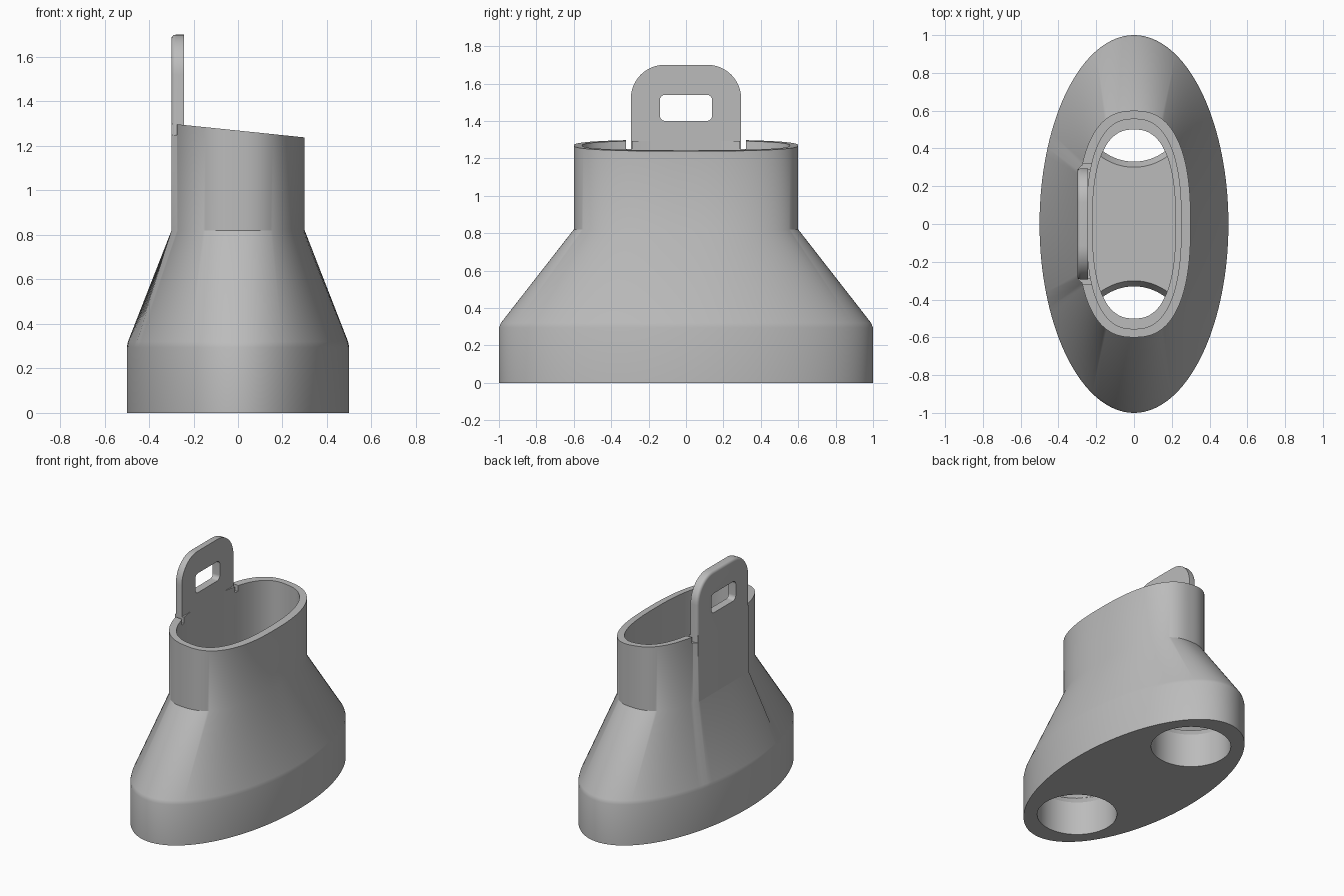
import bpy, bmesh, math

if "Cube" in bpy.data.objects:
    bpy.data.objects.remove(bpy.data.objects["Cube"])

grey = bpy.data.materials.new("plain grey")
grey.use_nodes = True
grey.diffuse_color = (0.5, 0.5, 0.5, 1)
grey.node_tree.nodes["Principled BSDF"].inputs["Base Color"].default_value = (0.5, 0.5, 0.5, 1)

SEGMENTS = 144
TAB_HALF = 0.295
TAB_X = -0.30


def make_object(name, bm):
    bmesh.ops.recalc_face_normals(bm, faces=bm.faces)
    mesh = bpy.data.meshes.new(name)
    bm.to_mesh(mesh)
    bm.free()
    mesh.materials.append(grey)
    obj = bpy.data.objects.new(name, mesh)
    bpy.context.collection.objects.link(obj)
    return obj


def cut(obj, cutter):
    cutter.hide_render = True
    mod = obj.modifiers.new("cut", 'BOOLEAN')
    mod.operation = 'DIFFERENCE'
    mod.solver = 'EXACT'
    mod.object = cutter
    bpy.context.view_layer.objects.active = obj
    bpy.ops.object.modifier_apply(modifier=mod.name)
    bpy.data.objects.remove(cutter)


def smooth(obj):
    bpy.ops.object.select_all(action='DESELECT')
    obj.select_set(True)
    bpy.context.view_layer.objects.active = obj
    bpy.ops.object.shade_smooth_by_angle(angle=math.radians(30))


def oval(a, b, power, flat=False):
    """Superellipse outline; flat pushes the tab side out to one plane."""
    points = []
    for i in range(SEGMENTS):
        t = 2 * math.pi * (i + 0.5) / SEGMENTS
        c, s = math.cos(t), math.sin(t)
        x = math.copysign(abs(c) ** (2 / power), c) * a
        y = math.copysign(abs(s) ** (2 / power), s) * b
        if flat and x < 0 and abs(y) < TAB_HALF + 0.005:
            x = TAB_X + 0.001
        points.append((x, y))
    return points


def blend(p, q, f):
    return [(u[0] + (v[0] - u[0]) * f, u[1] + (v[1] - u[1]) * f) for u, v in zip(p, q)]


def rim_height(x):
    return 1.269 - 0.103 * x


def rounded_profile(half, low, high, r_low, r_high):
    """Outline in the YZ plane with rounded corners."""
    corners = ((1, low, r_low, 270), (1, high, r_high, 0),
               (-1, high, r_high, 90), (-1, low, r_low, 180))
    points = []
    for side, z, r, start in corners:
        cy = side * (half - r)
        cz = z + r if z == low else z - r
        steps = 12 if r else 0
        for k in range(steps + 1):
            a = math.radians(start + 90 * k / max(steps, 1))
            points.append((cy + r * math.cos(a), cz + r * math.sin(a)))
    return points


def plate(name, points, x0, x1, round_edge=0):
    bm = bmesh.new()
    face = bm.faces.new([bm.verts.new((x0, y, z)) for y, z in points])
    outer = list(face.edges)
    ext = bmesh.ops.extrude_face_region(bm, geom=[face], use_keep_orig=True)
    verts = [v for v in ext["geom"] if isinstance(v, bmesh.types.BMVert)]
    bmesh.ops.translate(bm, verts=verts, vec=(x1 - x0, 0, 0))
    if round_edge:
        base = min(z for y, z in points)
        edges = [e for e in outer if max(v.co.z for v in e.verts) > base + 0.001]
        bmesh.ops.recalc_face_normals(bm, faces=bm.faces)
        bmesh.ops.bevel(bm, geom=edges, offset=round_edge, segments=4,
                        profile=0.5, affect='EDGES')
    return make_object(name, bm)


# Hollow body: outer skin upward, over the slanted rim, down the inside
foot = oval(0.5, 1.0, 2)
neck = oval(0.3, 0.6, 2.5, flat=True)
socket = oval(0.25, 0.555, 2.5)
throat = oval(0.22, 0.50, 2.5)
chamber = oval(0.44, 0.93, 2)
layers = [(foot, 0), (foot, 0.295), (blend(foot, neck, 0.025), 0.32), (neck, 0.82),
          (neck, None), (socket, None), (socket, 0.82), (throat, 0.82), (chamber, 0.30)]
bm = bmesh.new()
rings = [[bm.verts.new((x, y, rim_height(x) if z is None else z)) for x, y in pts]
         for pts, z in layers]
for low, high in zip(rings, rings[1:]):
    for i in range(SEGMENTS):
        j = (i + 1) % SEGMENTS
        bm.faces.new((low[i], low[j], high[j], high[i]))
bm.faces.new(rings[0])
bm.faces.new(rings[-1])
body = make_object("hollow_body", bm)

for side in (-1, 1):
    # Round port through the floor, widening at its top
    bm = bmesh.new()
    circles = []
    for r, z in ((0.27, -0.1), (0.27, 0.25), (0.30, 0.301), (0.30, 0.303)):
        ring = bmesh.ops.create_circle(bm, segments=64, radius=r)["verts"]
        bmesh.ops.translate(bm, verts=ring, vec=(0, side * 0.6, z))
        circles.append(ring)
    for low, high in zip(circles, circles[1:]):
        for i in range(64):
            j = (i + 1) % 64
            bm.faces.new((low[i], low[j], high[j], high[i]))
    bm.faces.new(circles[0])
    bm.faces.new(circles[-1])
    cut(body, make_object("port_cutter", bm))

    # Narrow notch in the rim beside the tab
    edges = sorted((side * 0.29, side * 0.32))
    notch = [(edges[0], 1.25), (edges[1], 1.25), (edges[1], 1.4), (edges[0], 1.4)]
    cut(body, plate("notch_cutter", notch, -0.4, -0.18))
smooth(body)

# Upright tab with a rounded top and a window
tab = plate("hanging_tab", rounded_profile(TAB_HALF, 0.82, 1.70, 0, 0.18),
            TAB_X, -0.243, round_edge=0.02)
cut(tab, plate("window_cutter", rounded_profile(0.14, 1.40, 1.54, 0.03, 0.03), -0.5, 0))
smooth(tab)
